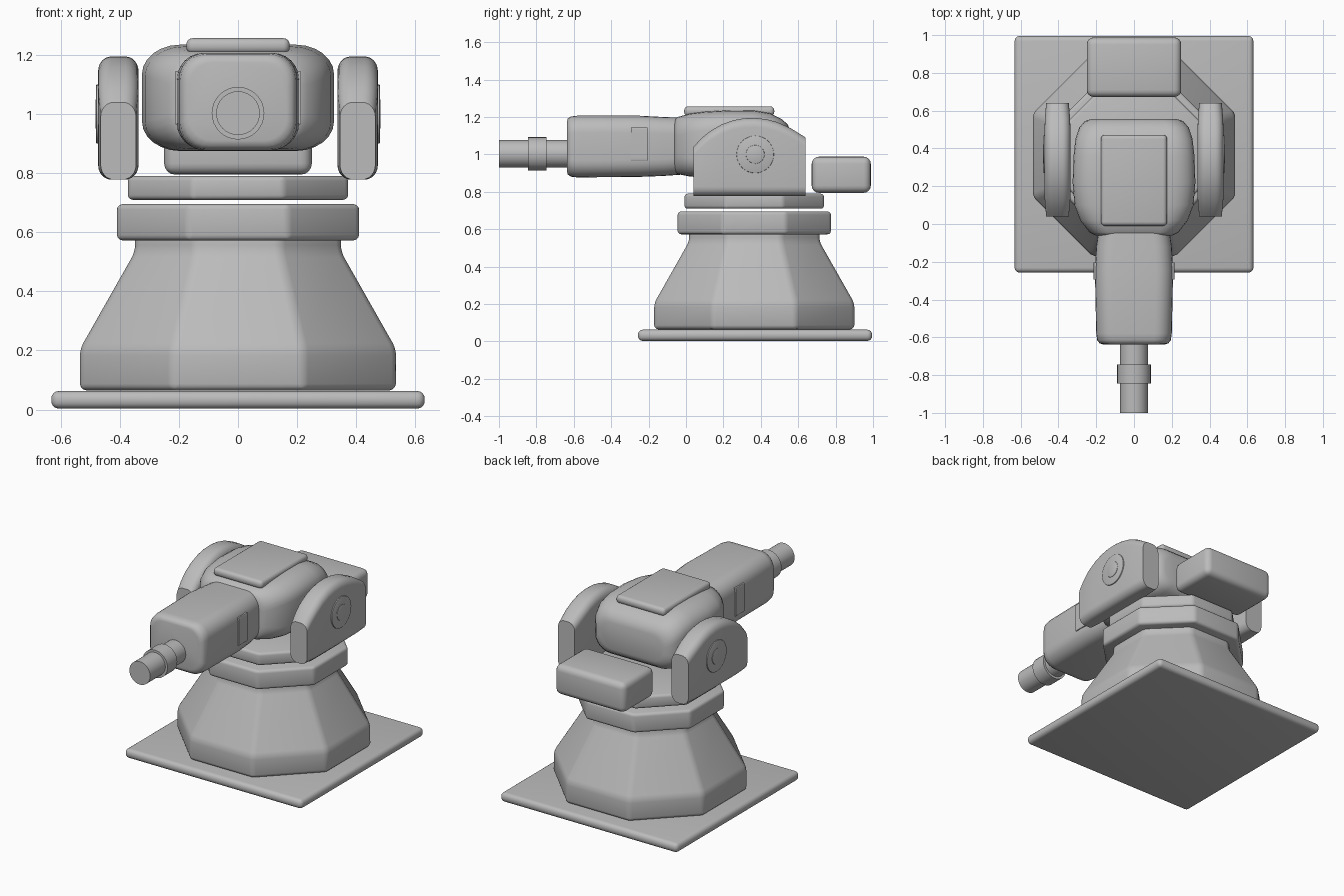
import bpy, bmesh, math
from mathutils import Matrix

if "Cube" in bpy.data.objects:
    bpy.data.objects.remove(bpy.data.objects["Cube"])

CY = 0.365  # turning axis of the pedestal
grey = bpy.data.materials.new("plain grey")
grey.diffuse_color = (0.5, 0.5, 0.5, 1)
grey.use_nodes = True
grey.node_tree.nodes["Principled BSDF"].inputs["Base Color"].default_value = grey.diffuse_color


def finish(name, bm, bevel=0, segs=3, angle=30, smooth=35):
    """Turn a bmesh into a shaded, optionally bevelled object."""
    bmesh.ops.recalc_face_normals(bm, faces=bm.faces[:])
    me = bpy.data.meshes.new(name)
    bm.to_mesh(me)
    bm.free()
    me.materials.append(grey)
    ob = bpy.data.objects.new(name, me)
    bpy.context.collection.objects.link(ob)
    bpy.ops.object.select_all(action='DESELECT')
    ob.select_set(True)
    bpy.context.view_layer.objects.active = ob
    if bevel:
        m = ob.modifiers.new("bevel", 'BEVEL')
        m.width, m.segments = bevel, segs
        m.limit_method, m.angle_limit = 'ANGLE', math.radians(angle)
        bpy.ops.object.modifier_apply(modifier="bevel")
    bpy.ops.object.shade_smooth_by_angle(angle=math.radians(smooth))
    return ob


def skin(bm, rings):
    """Bridge equal rings of points and cap both ends."""
    rings = [[bm.verts.new(p) for p in r] for r in rings]
    n = len(rings[0])
    for a, b in zip(rings, rings[1:]):
        for i in range(n):
            j = (i + 1) % n
            bm.faces.new((a[i], a[j], b[j], b[i]))
    bm.faces.new(rings[0])
    bm.faces.new(rings[-1])


def box(name, x, y0, y1, z0, z1, bevel):
    bm = bmesh.new()
    skin(bm, [[(-x, y0, z), (x, y0, z), (x, y1, z), (-x, y1, z)] for z in (z0, z1)])
    return finish(name, bm, bevel, 4)


def octagon(name, profile, bevel):
    """Stack of octagons; profile holds (half width across flats, z)."""
    bm = bmesh.new()
    angles = [math.pi * (i + 0.5) / 4 for i in range(8)]
    k = 1 / math.cos(math.pi / 8)
    skin(bm, [[(w * k * math.cos(a), CY + w * k * math.sin(a), z) for a in angles]
              for w, z in profile])
    return finish(name, bm, bevel, 3, 20)


def loft(name, sections, cx=0, seg=6, smooth=35):
    """Rounded-rectangle sections along y: (y, half width, z0, z1, rx, rz)."""
    bm = bmesh.new()
    rings = []
    for y, w, z0, z1, rx, rz in sections:
        ring = []
        for q, (sx, top) in enumerate(((1, 1), (-1, 1), (-1, 0), (1, 0))):
            px = cx + sx * (w - rx)
            pz = z1 - rz if top else z0 + rz
            for i in range(seg + 1):
                a = math.pi / 2 * (q + i / seg)
                ring.append((px + rx * math.cos(a), y, pz + rz * math.sin(a)))
        rings.append(ring)
    skin(bm, rings)
    return finish(name, bm, smooth=smooth)


def cylinder(name, r, depth, loc, axis, segs=32, bevel=0):
    bm = bmesh.new()
    bmesh.ops.create_cone(bm, cap_ends=True, segments=segs, radius1=r, radius2=r, depth=depth,
                          matrix=Matrix.Translation(loc) @ Matrix.Rotation(math.pi / 2, 4, axis))
    return finish(name, bm, bevel, 2)


# Ground plate and stepped octagonal pedestal
box("base_plate", 0.632, -0.257, 0.995, 0.003, 0.063, 0.026)
octagon("pedestal", [(0.535, 0.065), (0.535, 0.205), (0.348, 0.535), (0.348, 0.60)], 0.022)
octagon("collar", [(0.41, 0.573), (0.41, 0.695)], 0.018)
octagon("turntable", [(0.373, 0.71), (0.373, 0.79)], 0.016)

# Turret body with its roof plate and rear counterweight
loft("turret_body", [
    (-0.062, 0.20, 0.91, 1.185, 0.09, 0.09),
    (-0.045, 0.235, 0.895, 1.20, 0.10, 0.10),
    (0.02, 0.285, 0.882, 1.218, 0.12, 0.10),
    (0.10, 0.315, 0.876, 1.228, 0.13, 0.10),
    (0.22, 0.325, 0.875, 1.235, 0.13, 0.10),
    (0.36, 0.32, 0.875, 1.235, 0.13, 0.10),
    (0.45, 0.31, 0.88, 1.22, 0.12, 0.10),
    (0.51, 0.29, 0.895, 1.19, 0.11, 0.10),
    (0.545, 0.26, 0.92, 1.16, 0.10, 0.09),
    (0.557, 0.22, 0.95, 1.12, 0.08, 0.07)], smooth=50)
box("roof_plate", 0.175, -0.01, 0.472, 1.205, 1.257, 0.022)
box("counterweight", 0.25, 0.672, 0.988, 0.795, 0.988, 0.038)

# Gun housing with side bands
loft("gun_housing", [
    (-0.637, 0.165, 0.91, 1.175, 0.08, 0.08),
    (-0.632, 0.182, 0.893, 1.192, 0.085, 0.085),
    (-0.615, 0.195, 0.881, 1.203, 0.09, 0.09),
    (-0.58, 0.20, 0.877, 1.207, 0.09, 0.09),
    (-0.25, 0.207, 0.88, 1.207, 0.09, 0.09),
    (-0.12, 0.20, 0.885, 1.20, 0.09, 0.09),
    (0.02, 0.18, 0.895, 1.195, 0.09, 0.09)], smooth=50)
for s, side in ((-1, "left"), (1, "right")):
    loft(side + "_housing_band", [(y, 0.012, 0.965, 1.145, 0.003, 0.02) for y in (-0.295, -0.205)],
         cx=s * 0.202, seg=3)

# Barrel and sleeve
cylinder("barrel", 0.074, 0.40, (0, -0.80, 1.003), 'X')
cylinder("barrel_sleeve", 0.089, 0.10, (0, -0.795, 1.003), 'X')

# Side pods: domed slabs cut flat at both ends, with a round hub outside
dome = [(0.04, 1.04), (0.08, 1.085), (0.13, 1.125), (0.19, 1.16), (0.25, 1.182), (0.31, 1.193),
        (0.37, 1.195), (0.43, 1.188), (0.49, 1.172), (0.56, 1.14), (0.64, 1.09)]
for s, side in ((-1, "left"), (1, "right")):
    loft(side + "_pod", [(y, 0.060 + 0.0085 * min(1, (y - 0.04) / 0.1, (0.64 - y) / 0.1),
                          0.778, z, 0.045, 0.05) for y, z in dome], cx=s * 0.405)
    cylinder(side + "_pod_hub", 0.10, 0.02, (s * 0.47, 0.37, 1.0), 'Y', 32, 0.003)
    cylinder(side + "_pod_hub_cap", 0.05, 0.02, (s * 0.473, 0.37, 1.0), 'Y', 24, 0.003)
